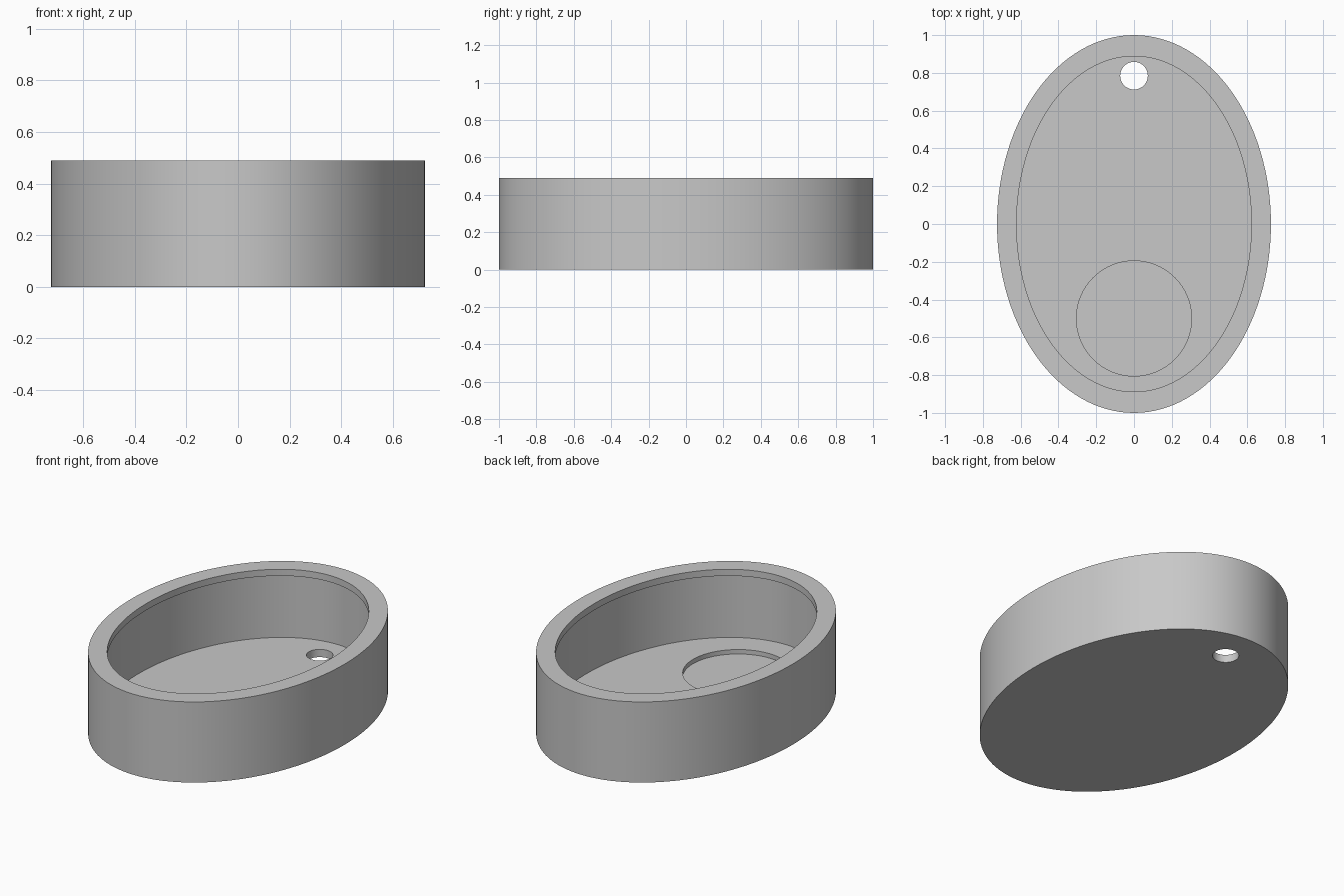
import bpy, bmesh, math

SEGMENTS = 128

cube = bpy.data.objects.get("Cube")
if cube:
    bpy.data.objects.remove(cube, do_unlink=True)

grey = bpy.data.materials.new("plain grey")
grey.use_nodes = True
colour = (0.58, 0.58, 0.58, 1)
grey.diffuse_color = colour
grey.node_tree.nodes["Principled BSDF"].inputs["Base Color"].default_value = colour


def loft(name, rings, segments, y=0):
    """Closed solid through elliptical rings (x radius, y radius, z), capped at both ends."""
    bm = bmesh.new()
    loops = []
    for rx, ry, z in rings:
        angles = [2 * math.pi * i / segments for i in range(segments)]
        loops.append([bm.verts.new((rx * math.cos(a), y + ry * math.sin(a), z)) for a in angles])
    for low, high in zip(loops, loops[1:]):
        for i in range(segments):
            j = (i + 1) % segments
            bm.faces.new((low[i], low[j], high[j], high[i]))
    bm.faces.new(loops[0][::-1])
    bm.faces.new(loops[-1])
    bmesh.ops.recalc_face_normals(bm, faces=bm.faces)
    mesh = bpy.data.meshes.new(name)
    bm.to_mesh(mesh)
    bm.free()
    obj = bpy.data.objects.new(name, mesh)
    bpy.context.collection.objects.link(obj)
    mesh.materials.append(grey)
    return obj


def cut(target, cutter):
    """Subtract the cutter from the target, then discard the cutter."""
    cutter.hide_render = True
    mod = target.modifiers.new(cutter.name, "BOOLEAN")
    mod.operation = "DIFFERENCE"
    mod.solver = "EXACT"
    mod.object = cutter
    bpy.context.view_layer.objects.active = target
    bpy.ops.object.modifier_apply(modifier=mod.name)
    bpy.data.objects.remove(cutter, do_unlink=True)


# Oval case: outer wall, rim, overhanging lip, inner wall and floor
outer, lip, inner = (0.725, 1.0), (0.622, 0.888), (0.678, 0.953)
height, lip_bottom, floor = 0.49, 0.45, 0.047
case = loft("oval_case", [
    (*outer, 0), (*outer, height),
    (*lip, height), (*lip, lip_bottom),
    (*inner, lip_bottom), (*inner, floor),
], SEGMENTS)

# Round recess in the floor and a through hole at the back
cut(case, loft("recess_cutter", [(0.305, 0.305, 0.02), (0.305, 0.305, 0.2)], 64, y=-0.5))
cut(case, loft("hole_cutter", [(0.073, 0.073, -0.1), (0.073, 0.073, 0.2)], 48, y=0.785))

# Smooth walls with crisp edges
bpy.ops.object.select_all(action="DESELECT")
case.select_set(True)
bpy.context.view_layer.objects.active = case
bpy.ops.object.shade_smooth_by_angle(angle=math.radians(30))
